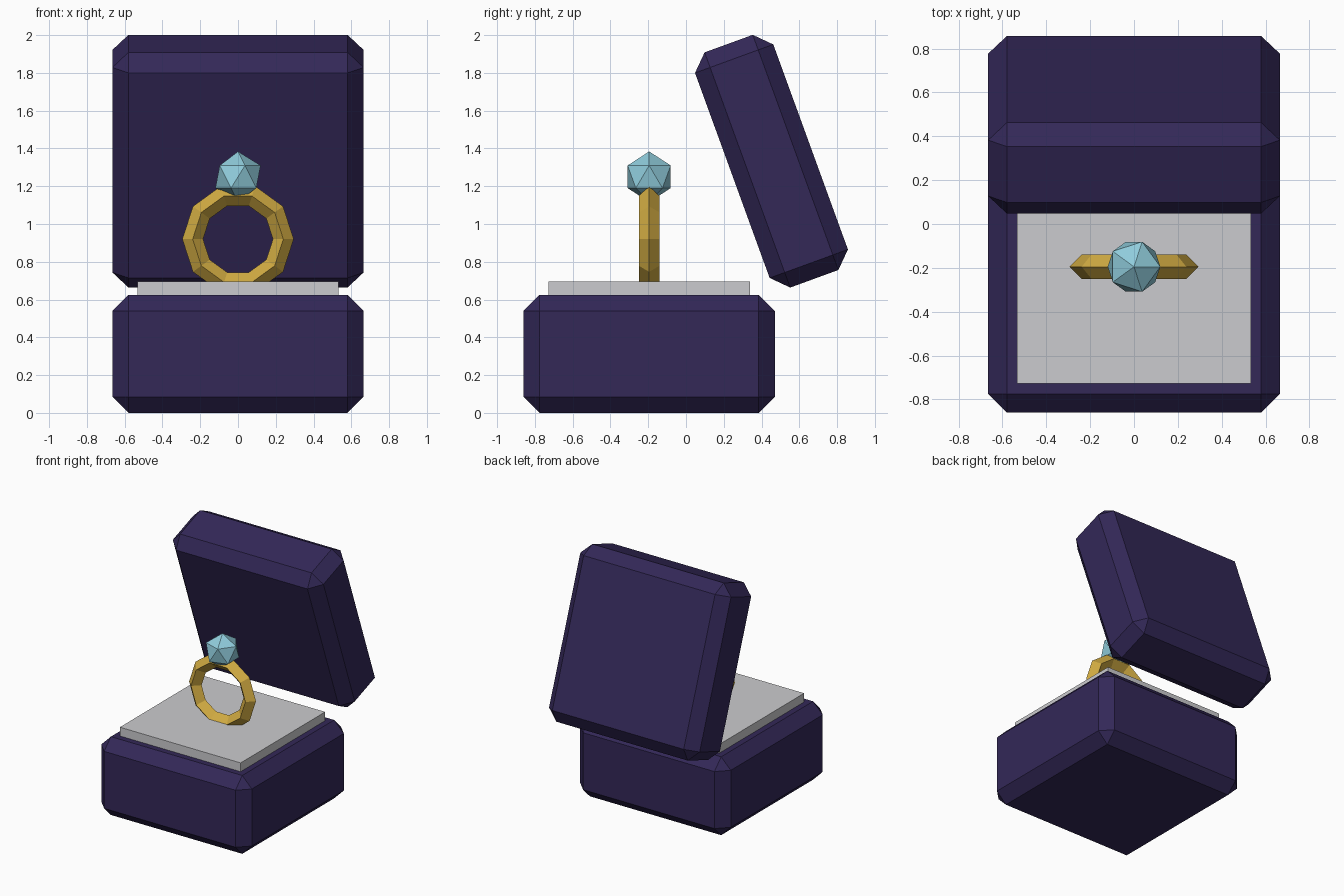
import bpy
import bmesh
from math import radians
from mathutils import Matrix

default = bpy.data.objects.get("Cube")
if default:
    bpy.data.objects.remove(default, do_unlink=True)


def make_material(name, rgb):
    mat = bpy.data.materials.new(name)
    mat.use_nodes = True
    color = (*rgb, 1.0)
    mat.diffuse_color = color
    bsdf = next(n for n in mat.node_tree.nodes if n.type == 'BSDF_PRINCIPLED')
    bsdf.inputs["Base Color"].default_value = color
    return mat


velvet = make_material("deep purple velvet", (0.033, 0.021, 0.097))
satin = make_material("pale grey satin", (0.60, 0.60, 0.62))
gold = make_material("gold", (0.64, 0.41, 0.055))
crystal = make_material("light blue crystal", (0.28, 0.61, 0.72))

CENTRE_Y = -0.195   # shared by base, cushion and ring
BEVEL = 0.085


def make_box(name, size, centre, mat, bevel=0.0, tilt=0.0):
    bm = bmesh.new()
    bmesh.ops.create_cube(bm, size=1, matrix=Matrix.Diagonal((*size, 1)))
    mesh = bpy.data.meshes.new(name)
    bm.to_mesh(mesh)
    bm.free()
    mesh.materials.append(mat)
    obj = bpy.data.objects.new(name, mesh)
    bpy.context.collection.objects.link(obj)
    obj.location = centre
    obj.rotation_euler.x = tilt
    if bevel:
        mod = obj.modifiers.new("chamfer", 'BEVEL')
        mod.width = bevel
        mod.segments = 1
        mod.limit_method = 'NONE'
    return obj


# Box base, satin cushion and tilted open lid
make_box("box_base", (1.33, 1.33, 0.625), (0, CENTRE_Y, 0.3125), velvet, BEVEL)
make_box("cushion", (1.066, 1.066, 0.2), (0, CENTRE_Y, 0.595), satin)
make_box("box_lid", (1.33, 0.441, 1.325), (0, 0.4525, 1.3325), velvet,
         BEVEL, radians(20))

# Ten-sided ring band with a diamond section, standing in the cushion
bpy.ops.mesh.primitive_torus_add(
    major_segments=10, minor_segments=4, major_radius=0.24, minor_radius=0.055,
    location=(0, CENTRE_Y, 0.92), rotation=(radians(90), 0, 0))
band = bpy.context.object
band.name = "ring_band"
band.data.materials.append(gold)

# Faceted gem on top of the band
bpy.ops.mesh.primitive_ico_sphere_add(
    subdivisions=1, radius=0.134, location=(0, CENTRE_Y, 1.25))
gem = bpy.context.object
gem.name = "ring_gem"
gem.data.materials.append(crystal)

for part in (band, gem):
    for face in part.data.polygons:
        face.use_smooth = False
